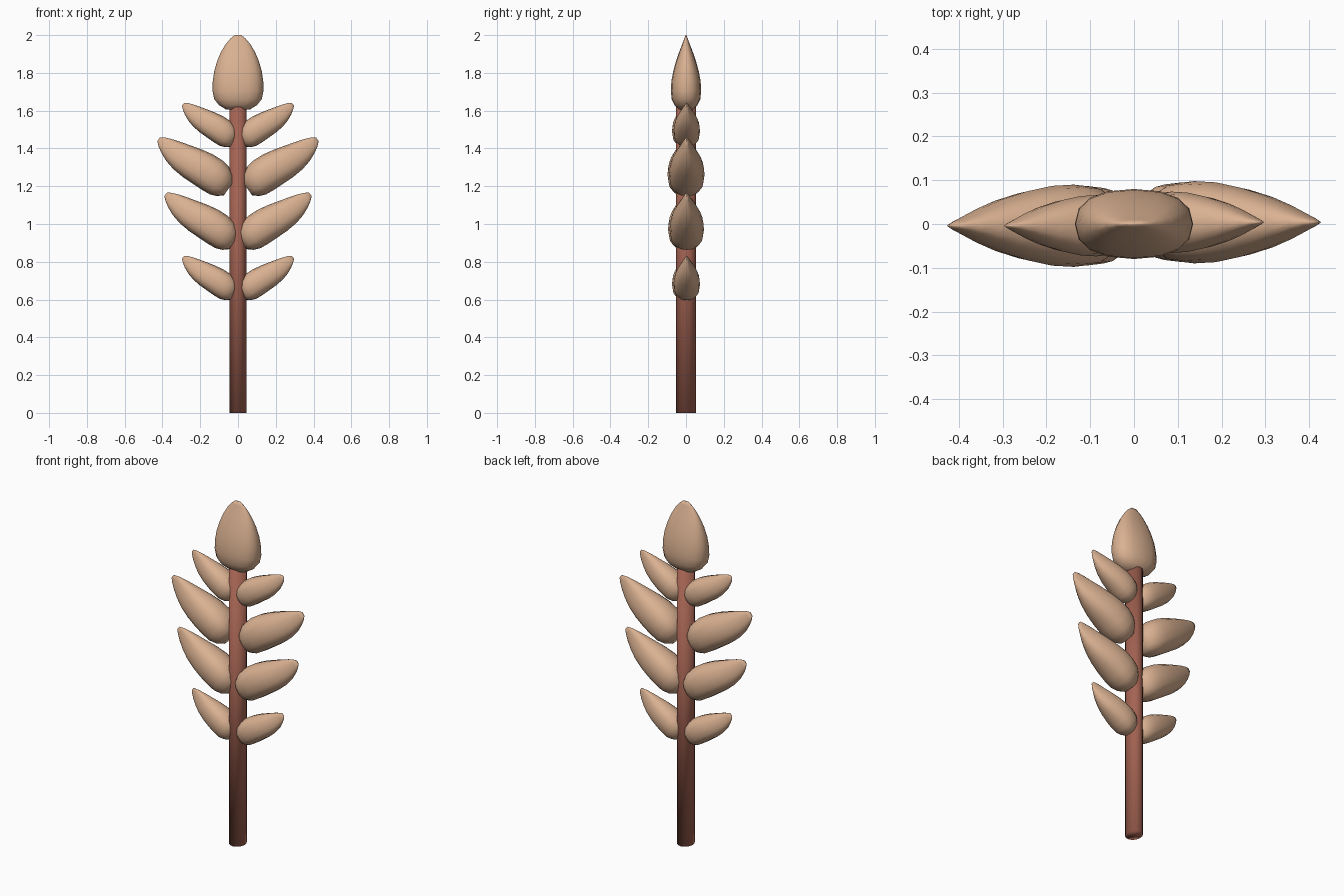
import bpy, bmesh, math
from mathutils import Vector

if "Cube" in bpy.data.objects:
    bpy.data.objects.remove(bpy.data.objects["Cube"])


def material(name, rgb):
    m = bpy.data.materials.new(name)
    m.diffuse_color = (*rgb, 1)
    m.use_nodes = True
    m.node_tree.nodes["Principled BSDF"].inputs["Base Color"].default_value = m.diffuse_color
    return m


TAN = material("pale tan", (0.70, 0.44, 0.285))
BROWN = material("reddish brown", (0.37, 0.125, 0.085))

# (position along length, relative width, relative thickness)
PROFILE = [(0, .45, .45), (.06, .74, .76), (.14, .93, .95), (.25, 1, 1),
           (.38, .99, .97), (.52, .93, .84), (.66, .81, .65), (.78, .66, .44),
           (.88, .48, .25), (.95, .31, .12), (1, .13, .03)]
SIDES = 16


def finish(name, bm, mat):
    bmesh.ops.recalc_face_normals(bm, faces=bm.faces)
    for f in bm.faces:
        f.smooth = True
    me = bpy.data.meshes.new(name)
    bm.to_mesh(me)
    bm.free()
    me.materials.append(mat)
    ob = bpy.data.objects.new(name, me)
    bpy.context.collection.objects.link(ob)
    return ob


def loft(name, rings, mat):
    bm = bmesh.new()
    loops = [[bm.verts.new(p) for p in ring] for ring in rings]
    for a, b in zip(loops, loops[1:]):
        for i in range(len(a)):
            j = (i + 1) % len(a)
            bm.faces.new((a[i], a[j], b[j], b[i]))
    bm.faces.new(loops[0])
    bm.faces.new(loops[-1])
    return finish(name, bm, mat)


def squircle(v):
    return math.copysign(abs(v) ** 0.85, v)


def grain(name, base, tip, width, thick, y_shift=0.0, bend=0.0):
    """Plump seed, wide in the XZ plane, thinning to an edge at the tip."""
    base, tip = (Vector((p[0], y_shift, p[1])) for p in (base, tip))
    axis = (tip - base).normalized()
    across = Vector((-axis.z, 0, axis.x))
    rings = []
    for t, w, h in PROFILE:
        c = base.lerp(tip, t) + across * bend * math.sin(2 * math.pi * t)
        ring = []
        for i in range(SIDES):
            a = 2 * math.pi * i / SIDES
            ring.append(c + across * squircle(math.cos(a)) * w * width
                        + Vector((0, squircle(math.sin(a)) * h * thick, 0)))
        rings.append(ring)
    return loft(name, rings, TAN)


# stem
loft("stem", [[(.044 * math.cos(2 * math.pi * i / 16), .052 * math.sin(2 * math.pi * i / 16), z)
               for i in range(16)] for z in (0, 1.63)], BROWN)

# top grain
grain("top_grain", (0, 1.605), (0, 2.0), .135, .08)

# side grains: base, tip, width, thickness
PAIRS = [((.022, .625), (.291, .824), .071, .070),
         ((.024, .900), (.383, 1.157), .091, .091),
         ((.050, 1.187), (.420, 1.449), .095, .094),
         ((.022, 1.435), (.291, 1.634), .071, .070)]
for n, (base, tip, w, h) in enumerate(PAIRS, 1):
    right = grain(f"right_grain_{n}", base, tip, w, h, .004, .09 * w)
    left = right.copy()
    left.data = right.data.copy()
    left.name = f"left_grain_{n}"
    left.rotation_euler.z = math.pi
    bpy.context.collection.objects.link(left)
